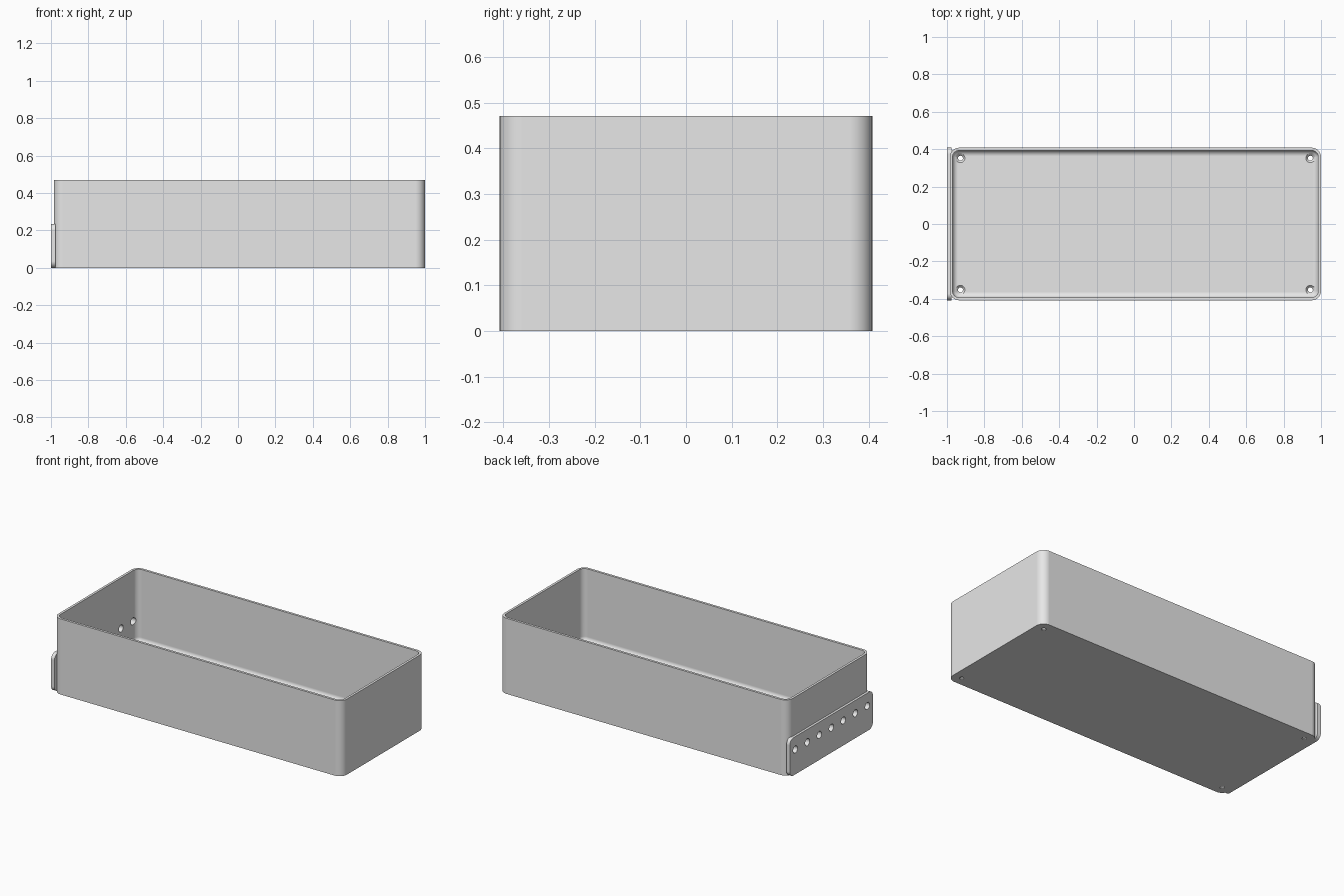
import bpy, bmesh, math
from mathutils import Matrix

if "Cube" in bpy.data.objects:
    bpy.data.objects.remove(bpy.data.objects["Cube"], do_unlink=True)

grey = bpy.data.materials.new("plain grey")
grey.use_nodes = True
grey.diffuse_color = (0.8, 0.8, 0.8, 1)
grey.node_tree.nodes["Principled BSDF"].inputs["Base Color"].default_value = (0.8, 0.8, 0.8, 1)

LEFT, RIGHT, HALF_Y, HEIGHT = -0.985, 1.0, 0.408, 0.47
CX, HALF_X = (LEFT + RIGHT) / 2, (RIGHT - LEFT) / 2
WALL, FLOOR, CORNER, FILLET = 0.015, 0.018, 0.05, 0.03


def rounded_rect(hx, hy, r, steps=10):
    """Outline of a rounded rectangle, counter-clockwise."""
    pts = []
    for q, (sx, sy) in enumerate([(1, 1), (-1, 1), (-1, -1), (1, -1)]):
        for i in range(steps + 1):
            a = (q + i / steps) * math.pi / 2
            pts.append((sx * (hx - r) + r * math.cos(a), sy * (hy - r) + r * math.sin(a)))
    return pts


def loft(name, loops):
    """Skin a stack of matching loops and cap both ends."""
    bm = bmesh.new()
    rings = [[bm.verts.new(p) for p in loop] for loop in loops]
    n = len(rings[0])
    for a, b in zip(rings, rings[1:]):
        for i in range(n):
            j = (i + 1) % n
            bm.faces.new((a[i], a[j], b[j], b[i]))
    bm.faces.new(rings[0][::-1])
    bm.faces.new(rings[-1])
    bmesh.ops.recalc_face_normals(bm, faces=bm.faces)
    mesh = bpy.data.meshes.new(name)
    bm.to_mesh(mesh)
    bm.free()
    mesh.materials.append(grey)
    obj = bpy.data.objects.new(name, mesh)
    bpy.context.collection.objects.link(obj)
    return obj


def cutters(name, matrices, r1, r2, depth):
    """One helper mesh holding a cone or cylinder per matrix."""
    bm = bmesh.new()
    for m in matrices:
        bmesh.ops.create_cone(bm, cap_ends=True, segments=32, radius1=r1,
                              radius2=r2, depth=depth, matrix=m)
    mesh = bpy.data.meshes.new(name)
    bm.to_mesh(mesh)
    bm.free()
    obj = bpy.data.objects.new(name, mesh)
    bpy.context.collection.objects.link(obj)
    obj.hide_render = True
    return obj


def activate(obj):
    bpy.ops.object.select_all(action='DESELECT')
    obj.select_set(True)
    bpy.context.view_layer.objects.active = obj


def cut(obj, tool):
    activate(obj)
    mod = obj.modifiers.new("holes", 'BOOLEAN')
    mod.operation, mod.solver, mod.object = 'DIFFERENCE', 'EXACT', tool
    bpy.ops.object.modifier_apply(modifier=mod.name)


def finish(obj):
    activate(obj)
    bpy.ops.object.shade_smooth_by_angle(angle=math.radians(30))
    mod = obj.modifiers.new("flat walls", 'WEIGHTED_NORMAL')
    mod.keep_sharp = True


# Open box: outer wall, rim, inner wall, filleted floor
levels = [(0, 0), (0, HEIGHT), (WALL, HEIGHT)]
for k in range(9):
    a = k / 8 * math.pi / 2
    levels.append((WALL + FILLET * (1 - math.cos(a)), FLOOR + FILLET * (1 - math.sin(a))))
box = loft("open_box", [[(CX + x, y, z) for x, y in
                         rounded_rect(HALF_X - inset, HALF_Y - inset, CORNER - inset)]
                        for inset, z in levels])

# Mounting plate on the -x end, rounded at its four corners
PLATE_H = 0.235
outline = rounded_rect(HALF_Y, PLATE_H / 2, 0.035)
plate = loft("end_plate", [[(x, y, z + PLATE_H / 2) for y, z in outline] for x in (-1.0, -0.977)])

# Row of seven holes through the plate and end wall
turn = Matrix.Rotation(math.pi / 2, 4, 'Y')
row = [Matrix.Translation((-0.985, 0.118 * i, 0.155)) @ turn for i in range(-3, 4)]
row_tool = cutters("row_hole_cutter", row, 0.022, 0.022, 0.08)

# Countersunk screw holes in the floor corners
spots = [(CX + sx * 0.9355, sy * 0.352) for sx in (-1, 1) for sy in (-1, 1)]
screw_tool = cutters("screw_hole_cutter", [Matrix.Translation((x, y, 0)) for x, y in spots],
                     0.013, 0.013, 0.1)
sink_tool = cutters("countersink_cutter",
                    [Matrix.Translation((x, y, FLOOR)) for x, y in spots], 0.013, 0.035, 0.024)

cut(plate, row_tool)
for tool in (row_tool, screw_tool, sink_tool):
    cut(box, tool)
for tool in (row_tool, screw_tool, sink_tool):
    bpy.data.objects.remove(tool, do_unlink=True)
for part in (box, plate):
    finish(part)
